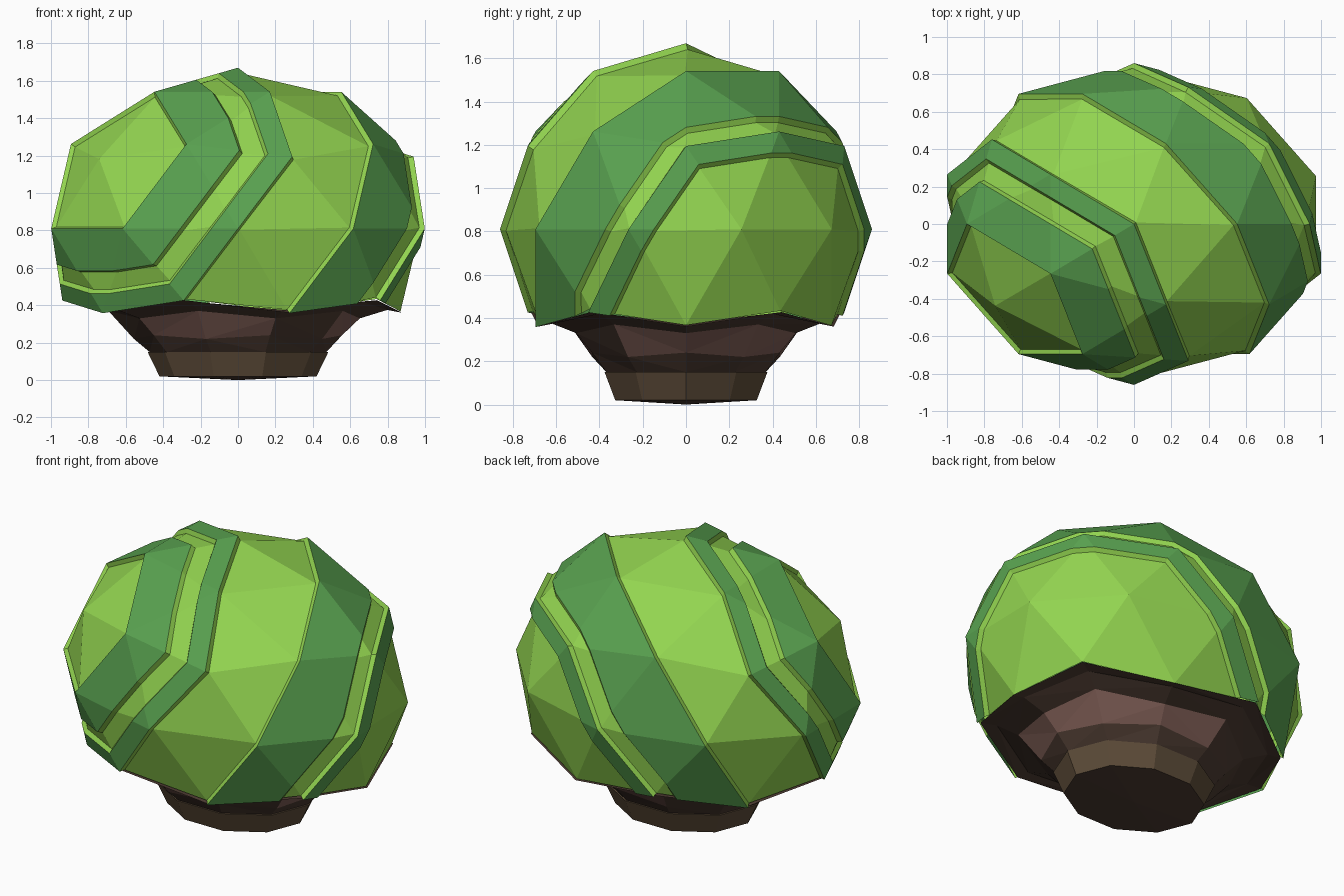
import bpy, bmesh
from math import sin, cos, radians
from mathutils import Vector

if "Cube" in bpy.data.objects:
    bpy.data.objects.remove(bpy.data.objects["Cube"])

SX, SY, CZ = 1.05, 0.86, 0.81
AXIS = Vector((0.7236, 0.5257, -0.4472))   # the stripes ring this axis


def material(name, rgb):
    m = bpy.data.materials.new(name)
    m.diffuse_color = (*rgb, 1)
    m.use_nodes = True
    m.node_tree.nodes["Principled BSDF"].inputs["Base Color"].default_value = m.diffuse_color
    return m


def finish(bm, name, mats):
    me = bpy.data.meshes.new(name)
    bm.to_mesh(me)
    bm.free()
    for m in mats:
        me.materials.append(m)
    ob = bpy.data.objects.new(name, me)
    bpy.context.collection.objects.link(ob)
    return ob


light = material("light_green", (0.29, 0.66, 0.08))
dark = material("dark_green", (0.10, 0.36, 0.08))
bark = material("dark_brown", (0.075, 0.045, 0.032))
pink = material("pink_brown", (0.22, 0.115, 0.095))
tan = material("tan_brown", (0.115, 0.075, 0.042))

# Striped crown: faceted ball, open at the bottom
bm = bmesh.new()
bmesh.ops.create_icosphere(bm, subdivisions=2, radius=1)
bmesh.ops.delete(bm, geom=[v for v in bm.verts if v.co.z < -0.6], context='VERTS')


def ring_level(co):
    d = co.dot(AXIS)
    n = 0 if abs(d) < 0.2 else 1 if abs(d) < 0.7 else 2 if abs(d) < 0.95 else 3
    return n if d > 0 else -n


level = {v: ring_level(v.co) for v in bm.verts}
for v in bm.verts:
    v.co = Vector((v.co.x * SX, v.co.y * SY, v.co.z * 0.86 + CZ))

# Cut the thin stripe borders parallel to the existing edge rings
for t in (-1.50, -1.23, 0.75, 1.22):
    fresh = []
    for e in list(bm.edges):
        a, b = e.verts
        la, lb = level[a], level[b]
        if (la - t) * (lb - t) < 0:
            _, nv = bmesh.utils.edge_split(e, a, (t - la) / (lb - la))
            level[nv] = t
            fresh.append(nv)
    bmesh.ops.connect_verts(bm, verts=fresh)

DARK_BANDS = ((-2, -1.5), (-1.23, -1), (0, 0.75), (1, 1.22))
for f in bm.faces:
    ls = [level[v] for v in f.verts]
    mid = (min(ls) + max(ls)) / 2
    f.material_index = int(any(lo < mid < hi for lo, hi in DARK_BANDS))

# Sink the light bands below the dark ones
bm.normal_update()
bmesh.ops.inset_region(bm, faces=[f for f in bm.faces if f.material_index == 0],
                       use_boundary=False, use_even_offset=True,
                       thickness=0.015, depth=-0.025)
finish(bm, "striped_crown", [light, dark])


def ring(bm, r_even, z_even, r_odd, z_odd):
    out = []
    for k in range(10):
        r, z = (r_odd, z_odd) if k % 2 else (r_even, z_even)
        a = radians(36 * k)
        out.append(bm.verts.new((r * SX * cos(a), r * SY * sin(a), z)))
    return out


def loft(bm, rings):
    rows = []
    for hi, lo in zip(rings, rings[1:]):
        rows.append([bm.faces.new((hi[k], lo[k], lo[(k + 1) % 10], hi[(k + 1) % 10]))
                     for k in range(10)])
    return rows


# Underside: from the zigzag rim in to the neck
bm = bmesh.new()
rows = loft(bm, [ring(bm, 0.835, 0.36, 0.875, 0.427),
                 ring(bm, 0.76, 0.375, 0.78, 0.42),
                 ring(bm, 0.62, 0.33, 0.66, 0.37),
                 ring(bm, 0.53, 0.24, 0.53, 0.22),
                 ring(bm, 0.45, 0.15, 0.45, 0.15)])
for k in (6, 7, 9, 0, 1, 2):
    rows[2][k].material_index = 1
bmesh.ops.triangulate(bm, faces=bm.faces[:])
bmesh.ops.recalc_face_normals(bm, faces=bm.faces[:])
for f in bm.faces:
    if f.normal.z > 0.3:
        f.normal_flip()
finish(bm, "underside", [bark, pink])

# Foot: ten-sided tapered base
bm = bmesh.new()
top, low = ring(bm, 0.46, 0.15, 0.46, 0.15), ring(bm, 0.40, 0.02, 0.40, 0.02)
loft(bm, [top, low])
bm.faces.new(top)
tip = bm.verts.new((0, 0, 0))
for k in range(10):
    f = bm.faces.new((low[k], tip, low[(k + 1) % 10]))
    f.material_index = 1
bmesh.ops.recalc_face_normals(bm, faces=bm.faces[:])
finish(bm, "foot", [tan, bark])
